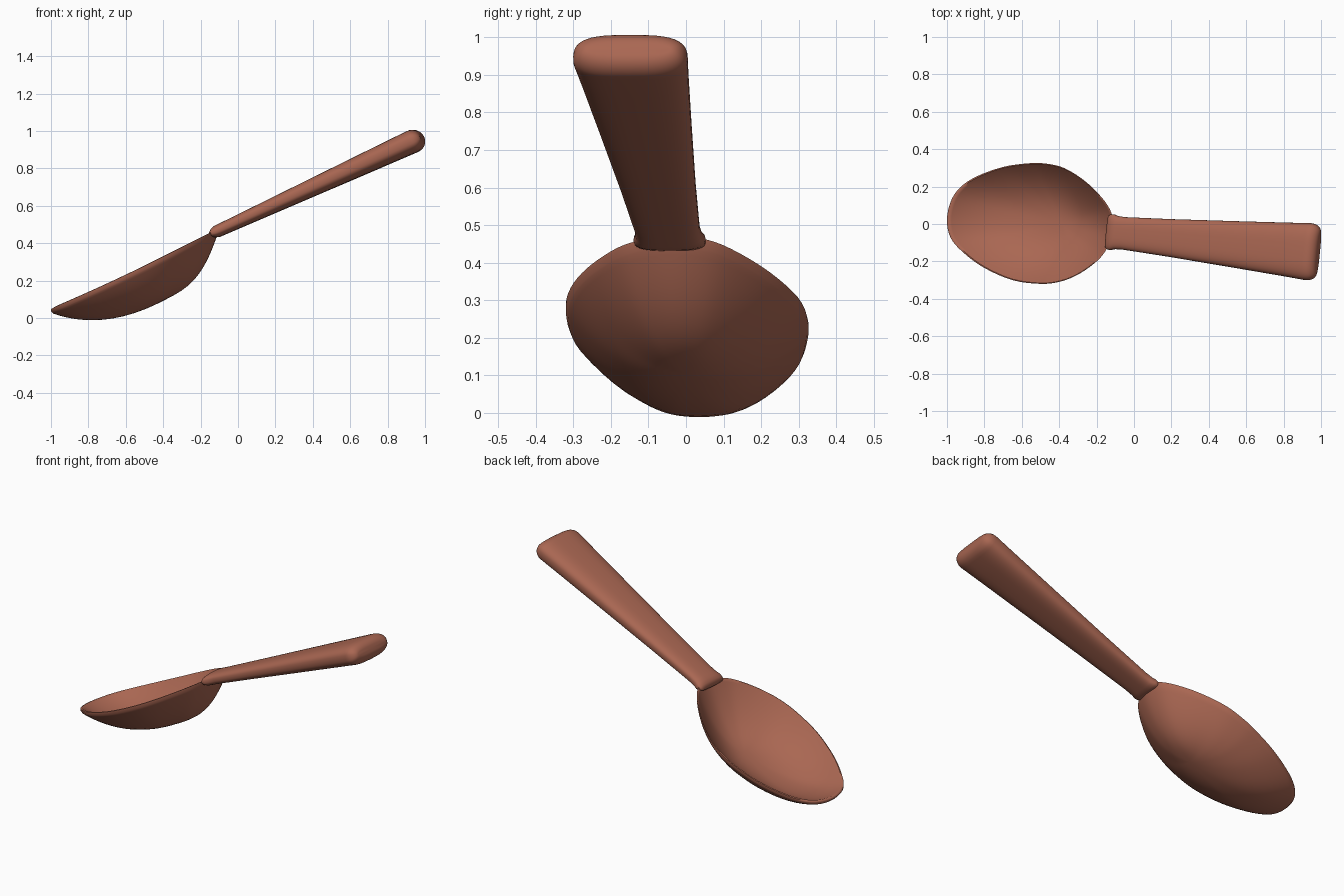
import bpy, bmesh, math
from mathutils import Vector

if "Cube" in bpy.data.objects:
    bpy.data.objects.remove(bpy.data.objects["Cube"])

clay = bpy.data.materials.new("terracotta")
clay.diffuse_color = (0.40, 0.135, 0.085, 1)
clay.use_nodes = True
clay.node_tree.nodes["Principled BSDF"].inputs["Base Color"].default_value = clay.diffuse_color


def finish(name, bm, angle):
    bmesh.ops.recalc_face_normals(bm, faces=bm.faces)
    me = bpy.data.meshes.new(name)
    bm.to_mesh(me)
    bm.free()
    me.materials.append(clay)
    ob = bpy.data.objects.new(name, me)
    bpy.context.collection.objects.link(ob)
    bpy.context.view_layer.objects.active = ob
    ob.select_set(True)
    bpy.ops.object.shade_smooth_by_angle(angle=math.radians(angle))
    ob.select_set(False)
    return ob


def bridge(bm, a, b):
    n = len(a)
    for i in range(n):
        bm.faces.new((a[i], a[(i + 1) % n], b[(i + 1) % n], b[i]))


def fan(bm, ring, tip):
    for i in range(len(ring)):
        bm.faces.new((ring[i], ring[(i + 1) % len(ring)], tip))


# Bowl outline seen from above, smoothed with a closed spline
pts = [(-1, 0.02), (-0.98, 0.12), (-0.93, 0.195), (-0.84, 0.255), (-0.7, 0.305),
       (-0.57, 0.324), (-0.48, 0.324), (-0.37, 0.298), (-0.25, 0.22), (-0.155, 0.12),
       (-0.115, 0.04), (-0.11, -0.05), (-0.15, -0.14), (-0.2, -0.2), (-0.29, -0.265),
       (-0.39, -0.307), (-0.5, -0.32), (-0.65, -0.3), (-0.8, -0.235), (-0.91, -0.155),
       (-0.98, -0.075)]
pts = [Vector(p) for p in pts]
outline = []
for i in range(len(pts)):
    p0, p1, p2, p3 = (pts[(i + k) % len(pts)] for k in (-1, 0, 1, 2))
    for t in (0, 0.25, 0.5, 0.75):
        outline.append(0.5 * (2 * p1 + (p2 - p0) * t + (2 * p0 - 5 * p1 + 4 * p2 - p3) * t * t
                              + (3 * p1 - p0 - 3 * p2 + p3) * t ** 3))
centre = Vector((-0.38, 0.0))


def bowl_point(o, r, base, depth, full):
    d = o - centre
    p = centre + d * r
    c = d.normalized().x
    power = 2.25 + (full * c * c if c > 0 else 0)
    t = p.x + 1
    z = 0.056 + 0.36 * t + 0.13 * t * t - 0.06 * p.y
    return (p.x, p.y, z - base - depth * (1 - r ** power))


# Bowl: inner and outer skins joined by a rounded rim
bm = bmesh.new()
radii = [math.sin(math.pi / 2 * k / 16) for k in range(1, 16)]
layers = [(r * 0.96, 0.0, 0.2, 0.7) for r in radii]
layers += [(0.96, 0.0, 0.2, 0.7), (0.985, 0.0, 0.2, 0.7),
           (1.0, 0.009, 0.2, 1.2), (1.0, 0.018, 0.2, 1.2), (0.985, 0.024, 0.2, 1.2)]
layers += [(r, 0.026, 0.2, 1.2) for r in reversed(radii[:-1])]
rings = [[bm.verts.new(bowl_point(o, *l)) for o in outline] for l in layers]
for a, b in zip(rings, rings[1:]):
    bridge(bm, a, b)
mid = centre + Vector((1e-6, 0))
fan(bm, rings[0], bm.verts.new(bowl_point(mid, 0, 0.0, 0.2, 0)))
fan(bm, rings[-1], bm.verts.new(bowl_point(mid, 0, 0.026, 0.2, 0)))
finish("bowl", bm, 60)

# Handle: soft flat sections lofted along a straight axis, with rounded end
start, end = Vector((-0.145, -0.041, 0.448)), Vector((0.985, -0.153, 0.968))
axis = end - start
side = Vector((0.1, 1, 0)).normalized()
up = axis.normalized().cross(side).normalized()
length = axis.length
sections = [(0.0, 0.085, 0.012), (0.012, 0.095, 0.025), (0.027, 0.096, 0.032),
            (0.045, 0.089, 0.033), (0.08, 0.087, 0.034), (0.3, 0.101, 0.041),
            (0.6, 0.124, 0.051), (0.85, 0.144, 0.059), (0.95, 0.153, 0.062)]
for k in range(1, 9):
    a = math.pi / 2 * k / 8.4
    shrink = 1 - math.cos(a)
    sections.append((0.955 + 0.045 * math.sin(a), 0.153 - 0.045 * shrink, 0.062 - 0.050 * shrink))
bm = bmesh.new()
rings = []
for f, w, h in sections:
    c = start + axis * f
    ring = []
    for i in range(40):
        a = 2 * math.pi * i / 40
        ca, sa = math.cos(a), math.sin(a)
        x = math.copysign(abs(ca) ** 0.65, ca) * w
        y = math.copysign(abs(sa) ** 0.75, sa) * h
        ring.append(bm.verts.new(c + side * x + up * y))
    rings.append(ring)
for a, b in zip(rings, rings[1:]):
    bridge(bm, a, b)
fan(bm, rings[0], bm.verts.new(start))
fan(bm, rings[-1], bm.verts.new(end))
finish("handle", bm, 60)
